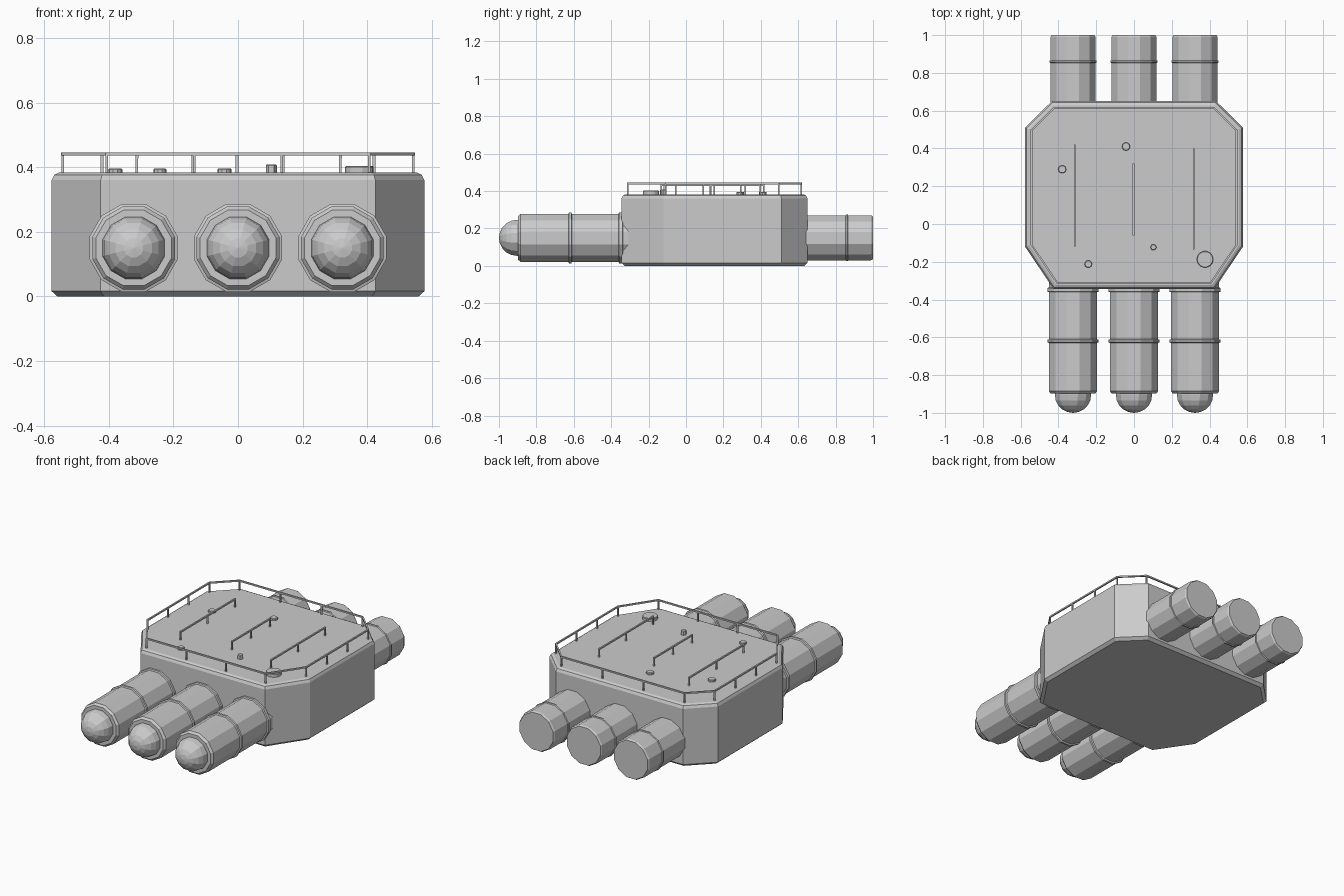
import bpy
import bmesh
import math
from mathutils import Vector

cube = bpy.data.objects.get("Cube")
if cube:
    bpy.data.objects.remove(cube, do_unlink=True)

grey = bpy.data.materials.new("plain grey")
grey.use_nodes = True
colour = (0.6, 0.6, 0.6, 1)
grey.diffuse_color = colour
grey.node_tree.nodes["Principled BSDF"].inputs["Base Color"].default_value = colour


def finish(name, bm):
    bmesh.ops.recalc_face_normals(bm, faces=bm.faces)
    mesh = bpy.data.meshes.new(name)
    bm.to_mesh(mesh)
    bm.free()
    mesh.materials.append(grey)
    ob = bpy.data.objects.new(name, mesh)
    bpy.context.collection.objects.link(ob)
    return ob


def skin(bm, rings):
    """Bridge equal rings of points and cap both ends."""
    loops = [[bm.verts.new(p) for p in ring] for ring in rings]
    n = len(loops[0])
    for a, b in zip(loops, loops[1:]):
        for i in range(n):
            j = (i + 1) % n
            bm.faces.new((a[i], a[j], b[j], b[i]))
    bm.faces.new(loops[0])
    bm.faces.new(loops[-1])


def lathe_y(name, x, z, profile, sides=12):
    """Turned part along y; the profile holds (y, half width across flats)."""
    bm = bmesh.new()
    k = 1 / math.cos(math.pi / sides)
    turns = [math.tau * (i + 0.5) / sides for i in range(sides)]
    skin(bm, [[(x + r * k * math.cos(t), y, z + r * k * math.sin(t)) for t in turns]
              for y, r in profile])
    return finish(name, bm)


def bar(bm, a, b, width=0.009):
    """Square bar between two points."""
    a, b = Vector(a), Vector(b)
    d = (b - a).normalized()
    up = Vector((0, 1, 0)) if abs(d.z) > 0.9 else Vector((0, 0, 1))
    s = d.cross(up).normalized() * width / 2
    u = s.cross(d).normalized() * width / 2
    skin(bm, [[p + s + u, p - s + u, p - s - u, p + s - u] for p in (a, b)])


def outline(inset):
    """Chamfered deck outline, moved inwards by inset."""
    half = [(0.425, -0.345), (0.577, -0.12), (0.577, 0.51), (0.435, 0.65)]
    pts = [Vector(p) for p in half] + [Vector((-x, y)) for x, y in reversed(half)]
    result = []
    for i, p in enumerate(pts):
        e1 = (p - pts[i - 1]).normalized()
        e2 = (pts[(i + 1) % len(pts)] - p).normalized()
        n1, n2 = Vector((-e1.y, e1.x)), Vector((-e2.y, e2.x))
        result.append(p + (n1 + n2) * inset / (1 + n1.dot(n2)))
    return result


# Main hull with bevelled top and bottom edges
DECK = 0.383
bm = bmesh.new()
skin(bm, [[(p.x, p.y, z) for p in outline(inset)]
          for z, inset in ((0, 0.018), (0.016, 0), (0.36, 0), (0.376, 0.008), (DECK, 0.022))])
finish("hull", bm)

# Front tubes with domes and collars, rear tubes with end rings
AXIS = 0.15
DOME = 0.096
for side, x in (("right", -0.323), ("middle", 0), ("left", 0.323)):
    lathe_y(side + "_front_tube", x, AXIS,
            [(-0.2, 0.128), (-0.885, 0.128), (-0.898, 0.117)])
    lathe_y(side + "_dome", x, AXIS,
            [(-0.88, DOME)] + [(-0.904 - DOME * math.sin(t), max(DOME * math.cos(t), 0.002))
                               for t in (math.pi / 2 * i / 5 for i in range(6))])
    for name, y0, y1 in (("collar", -0.63, -0.609), ("flange", -0.362, -0.335)):
        lathe_y(side + "_" + name, x, AXIS,
                [(y0, 0.125), (y0 + 0.004, 0.136), (y1 - 0.004, 0.136), (y1, 0.125)])
    lathe_y(side + "_rear_tube", x, AXIS,
            [(0.5, 0.12), (0.99, 0.12), (1.0, 0.114)])
    lathe_y(side + "_rear_ring", x, AXIS,
            [(0.852, 0.118), (0.856, 0.125), (0.864, 0.125), (0.868, 0.118)])

# Safety rail around the deck edge
RAIL = 0.441
bm = bmesh.new()
corners = outline(0.034)
for i, p in enumerate(corners):
    q = corners[(i + 1) % len(corners)]
    bar(bm, (p.x, p.y, RAIL), (q.x, q.y, RAIL))
    posts = 3 if (q - p).length > 0.4 else 1
    for k in range(posts):
        c = p.lerp(q, k / posts)
        bar(bm, (c.x, c.y, DECK - 0.01), (c.x, c.y, RAIL), 0.008)
finish("deck_rail", bm)

# Long grab handles on the deck
HANDLE = 0.432
for name, x, y0, y1 in (("right", -0.313, -0.12, 0.42), ("middle", -0.003, -0.06, 0.32),
                        ("left", 0.317, -0.135, 0.40)):
    bm = bmesh.new()
    bar(bm, (x, y0, HANDLE), (x, y1, HANDLE))
    for y in (y0 + 0.004, (y0 + y1) / 2, y1 - 0.004):
        bar(bm, (x, y, DECK - 0.01), (x, y, HANDLE), 0.008)
    finish(name + "_grab_handle", bm)

# Round caps and hatch on the deck
for name, x, y, r, top, sides in (
        ("right_cap", -0.38, 0.29, 0.022, 0.396, 10), ("rear_cap", -0.042, 0.41, 0.022, 0.396, 10),
        ("front_cap", -0.242, -0.212, 0.02, 0.396, 10), ("vent_stub", 0.103, -0.123, 0.017, 0.408, 6),
        ("round_hatch", 0.376, -0.187, 0.044, 0.403, 14)):
    bm = bmesh.new()
    turns = [math.tau * i / sides for i in range(sides)]
    skin(bm, [[(x + s * math.cos(t), y + s * math.sin(t), z) for t in turns]
              for z, s in ((DECK - 0.01, r), (top - 0.003, r), (top, r - 0.003))])
    finish(name, bm)
